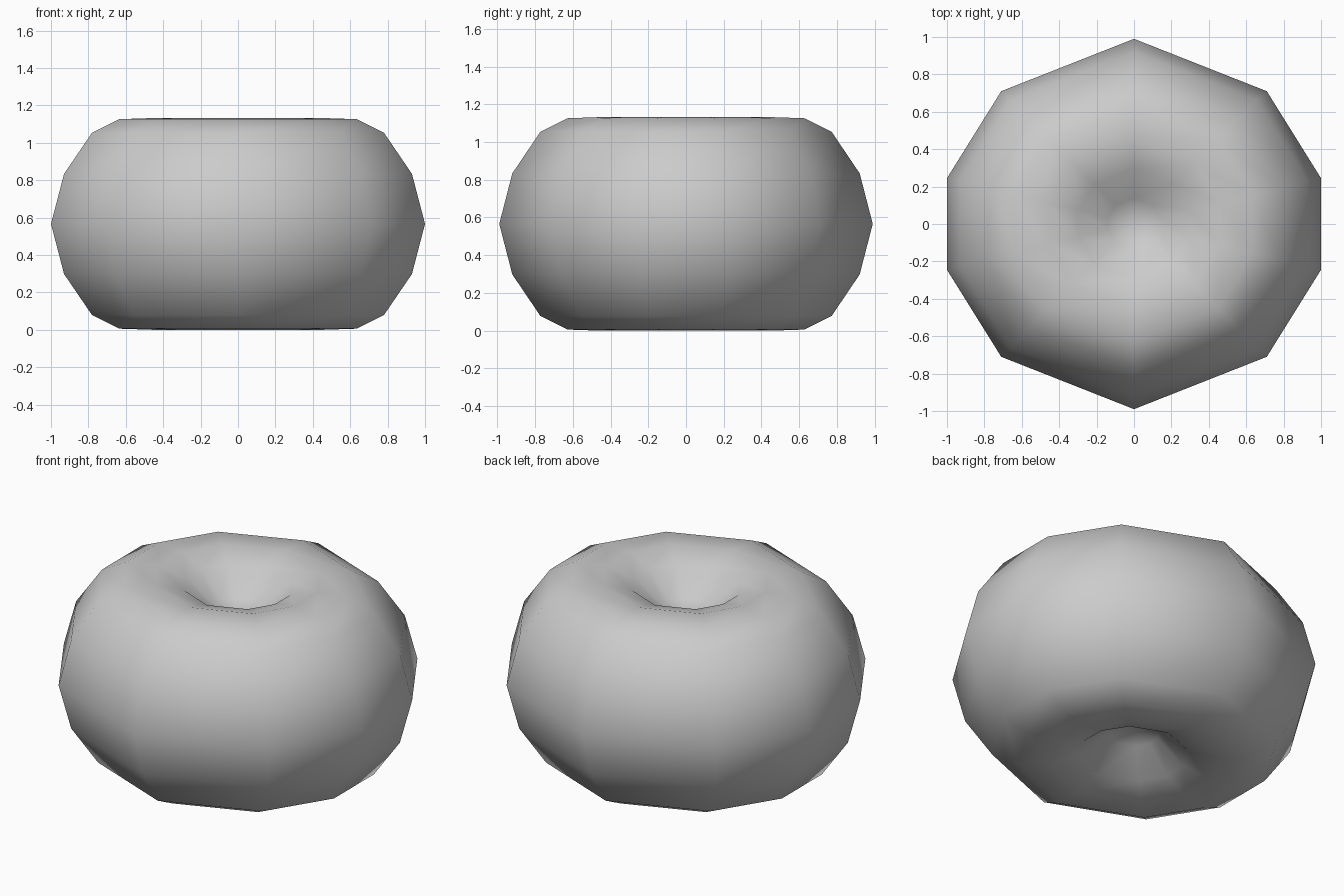
import bpy, bmesh, math

if "Cube" in bpy.data.objects:
    bpy.data.objects.remove(bpy.data.objects["Cube"])

# Ten-sided outline of the widest ring (right half, mirrored below)
right = [(0, -0.99), (0.71, -0.71), (1.0, -0.245), (1.0, 0.245), (0.71, 0.71), (0, 0.99)]
outline = right + [(-x, y) for x, y in reversed(right[1:-1])]

# Upper half of the cushion profile: radius factor and height above the middle
MID = 0.566
upper = [(1.0, 0.0), (0.93, 0.268), (0.78, 0.488), (0.635, 0.56),
         (0.46, 0.566), (0.30, 0.52), (0.14, 0.39)]
DIMPLE = 0.35
profile = [(r, -h) for r, h in reversed(upper[1:])] + upper

# Cushion body: stacked rings closed by a dimple at each end
bm = bmesh.new()
rings = [[bm.verts.new((x * r, y * r, MID + h)) for x, y in outline] for r, h in profile]
n = len(outline)
for a, b in zip(rings, rings[1:]):
    for i in range(n):
        j = (i + 1) % n
        bm.faces.new((a[i], a[j], b[j], b[i]))
for ring, z in ((rings[0], MID - DIMPLE), (rings[-1], MID + DIMPLE)):
    centre = bm.verts.new((0, 0, z))
    for i in range(n):
        bm.faces.new((ring[i], ring[(i + 1) % n], centre))
bmesh.ops.recalc_face_normals(bm, faces=bm.faces)
for f in bm.faces:
    f.smooth = True

mesh = bpy.data.meshes.new("round_cushion")
bm.to_mesh(mesh)
bm.free()
cushion = bpy.data.objects.new("round_cushion", mesh)
bpy.context.collection.objects.link(cushion)
